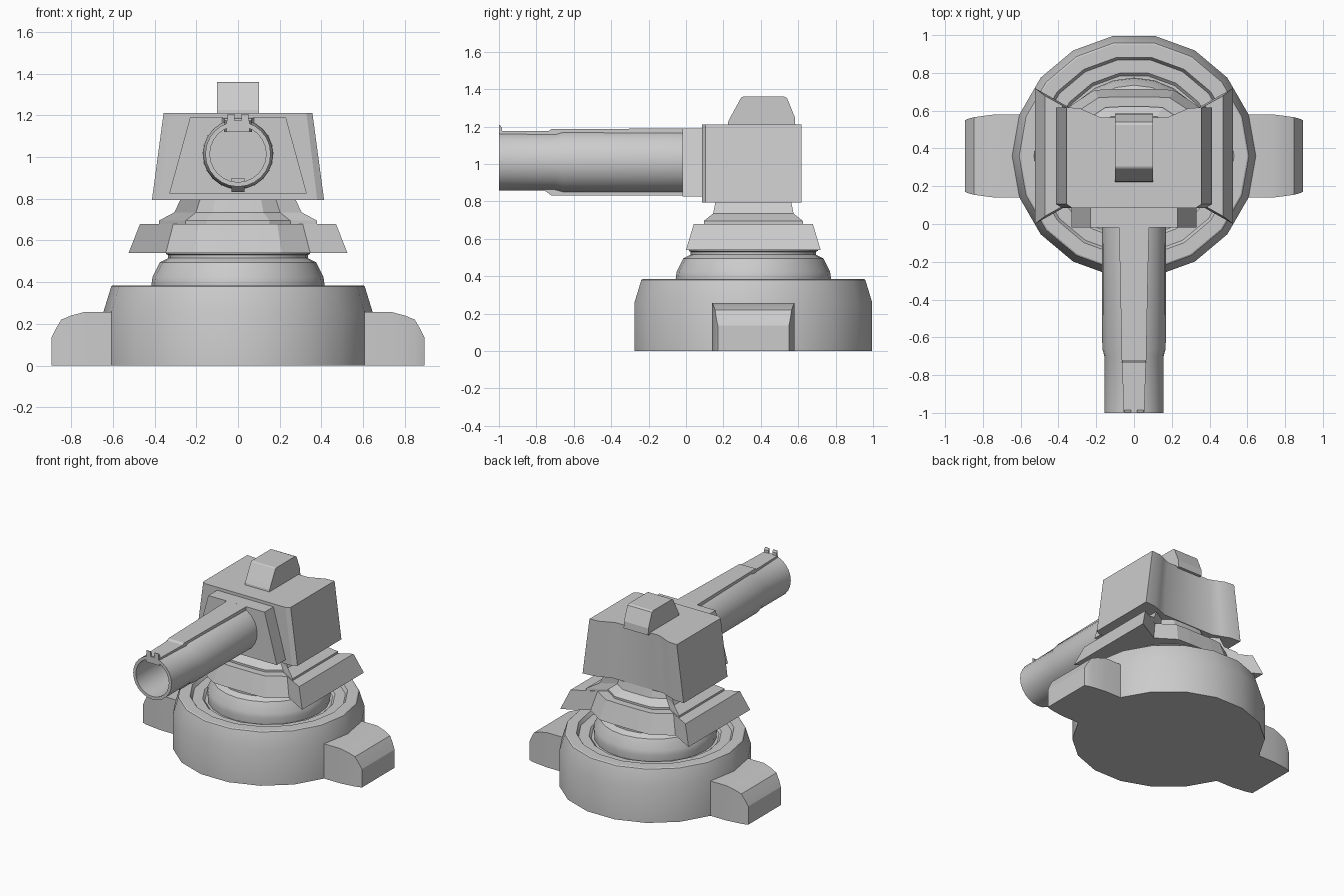
import bpy, bmesh
from math import sin, cos, radians, pi

if "Cube" in bpy.data.objects:
    bpy.data.objects.remove(bpy.data.objects["Cube"])

CY = 0.36    # centre of the base in y
BZ = 1.015   # barrel axis height


def loft(name, rings, smooth=None):
    """Skin a list of equal-length closed rings and cap both ends."""
    bm = bmesh.new()
    vs = [[bm.verts.new(p) for p in r] for r in rings]
    n = len(rings[0])
    for a, b in zip(vs, vs[1:]):
        for i in range(n):
            j = (i + 1) % n
            bm.faces.new((a[i], a[j], b[j], b[i]))
    bm.faces.new(vs[0])
    bm.faces.new(vs[-1])
    bmesh.ops.recalc_face_normals(bm, faces=bm.faces)
    me = bpy.data.meshes.new(name)
    bm.to_mesh(me)
    bm.free()
    ob = bpy.data.objects.new(name, me)
    bpy.context.collection.objects.link(ob)
    if smooth:
        bpy.ops.object.select_all(action='DESELECT')
        bpy.context.view_layer.objects.active = ob
        ob.select_set(True)
        bpy.ops.object.shade_smooth_by_angle(angle=radians(smooth))
    return ob


def lathe(name, profile, n):
    """Turn (radius, z) points about the base axis."""
    return loft(name, [[(r * cos(2 * pi * i / n), CY + r * sin(2 * pi * i / n), z)
                        for i in range(n)] for r, z in profile], 28)


def tube(name, profile, n=24):
    """Turn (radius, y) points about the barrel axis."""
    return loft(name, [[(r * cos(2 * pi * i / n), y, BZ + r * sin(2 * pi * i / n))
                        for i in range(n)] for r, y in profile], 28)


def side_extrude(name, profile, x0, x1):
    """Extrude a (y, z) profile between two x positions."""
    return loft(name, [[(x, y, z) for y, z in profile] for x in (x0, x1)])


# Wide base with a stepped groove in its top
lathe("base", [(0.645, 0), (0.645, 0.26), (0.608, 0.38), (0.60, 0.385), (0.53, 0.385),
               (0.515, 0.36), (0.445, 0.36), (0.43, 0.345)], 18)

# Turned collar between base and skirt
lathe("collar", [(0.41, 0.34), (0.415, 0.39), (0.41, 0.425), (0.375, 0.495), (0.345, 0.51),
                 (0.335, 0.515), (0.335, 0.53), (0.345, 0.535), (0.345, 0.545)], 24)

# Rounded lugs left and right: (x, half width, top z)
lug = [(0.55, 0.22, 0.257), (0.735, 0.22, 0.257), (0.80, 0.212, 0.24),
       (0.848, 0.205, 0.22), (0.875, 0.198, 0.175), (0.895, 0.19, 0.135), (0.897, 0.19, 0)]
for s, side in ((-1, "left"), (1, "right")):
    loft(side + "_lug", [[(s * x, CY - w, 0), (s * x, CY + w, 0),
                          (s * x, CY + w, z), (s * x, CY - w, z)] for x, w, z in lug[:-1]], 25)

# Winged plan shared by skirt and neck, mirrored in x and y
quarter = [(1, 1), (0.66, 0.72), (0.40, 0.97), (0.2, 0.985)]
back = quarter + [(-x, y) for x, y in reversed(quarter)]
plan = back + [(x, -y) for x, y in reversed(back)]


def winged(name, levels):
    return loft(name, [[(x * sx, CY + y * sy, z) for x, y in plan] for sx, sy, z in levels])


winged("skirt", [(0.525, 0.36, 0.54), (0.47, 0.318, 0.68)])
winged("neck", [(0.38, 0.265, 0.67), (0.38, 0.265, 0.695), (0.305, 0.215, 0.735),
                (0.27, 0.20, 0.81)])

# Head with chamfered front edges and recessed back
half = [(0.92, 0.085), (1, 0.105), (1, 0.618), (0.80, 0.612), (0.66, 0.59), (0.50, 0.565)]
head_plan = half + [(-x, y) for x, y in reversed(half)]
loft("head", [[(x * w, y, z) for x, y in head_plan]
              for w, z in ((0.413, 0.795), (0.357, 1.212))], 25)

# Tapered plate holding the barrel
loft("barrel_plate", [[(-0.33, y, 0.825), (0.33, y, 0.825), (0.23, y, 1.19), (-0.23, y, 1.19)]
                      for y in (0.10, -0.018)])

# Hatch on the roof
side_extrude("hatch", [(0.222, 1.2), (0.225, 1.225), (0.24, 1.255), (0.295, 1.355), (0.305, 1.36),
                       (0.525, 1.36), (0.54, 1.353), (0.582, 1.25), (0.585, 1.2)], -0.1, 0.1)

# Hollow barrel with a thicker rear sleeve
tube("barrel", [(0.17, 0), (0.168, -0.66), (0.157, -0.70), (0.157, -1),
                (0.135, -1), (0.135, -0.62)])

# Flat rib along the top of the barrel
loft("top_rib", [[(-w, y, 1.12), (w, y, 1.12), (w, y, z), (-w, y, z)]
                 for w, y, z in ((0.08, 0, 1.19), (0.072, -0.35, 1.188), (0.065, -0.72, 1.186),
                                 (0.063, -0.735, 1.176), (0.055, -0.995, 1.175))])

# Rib under the barrel
side_extrude("bottom_rib", [(0, 0.9), (0, 0.832), (-0.72, 0.832), (-0.76, 0.86), (-0.76, 0.9)],
             -0.032, 0.032)

# Twin sight posts at the muzzle
for s, side in ((-1, "left"), (1, "right")):
    side_extrude(side + "_sight_post", [(-1, 1.155), (-0.985, 1.155), (-0.985, 1.195),
                                        (-0.995, 1.208), (-1, 1.208)], s * 0.016, s * 0.05)
